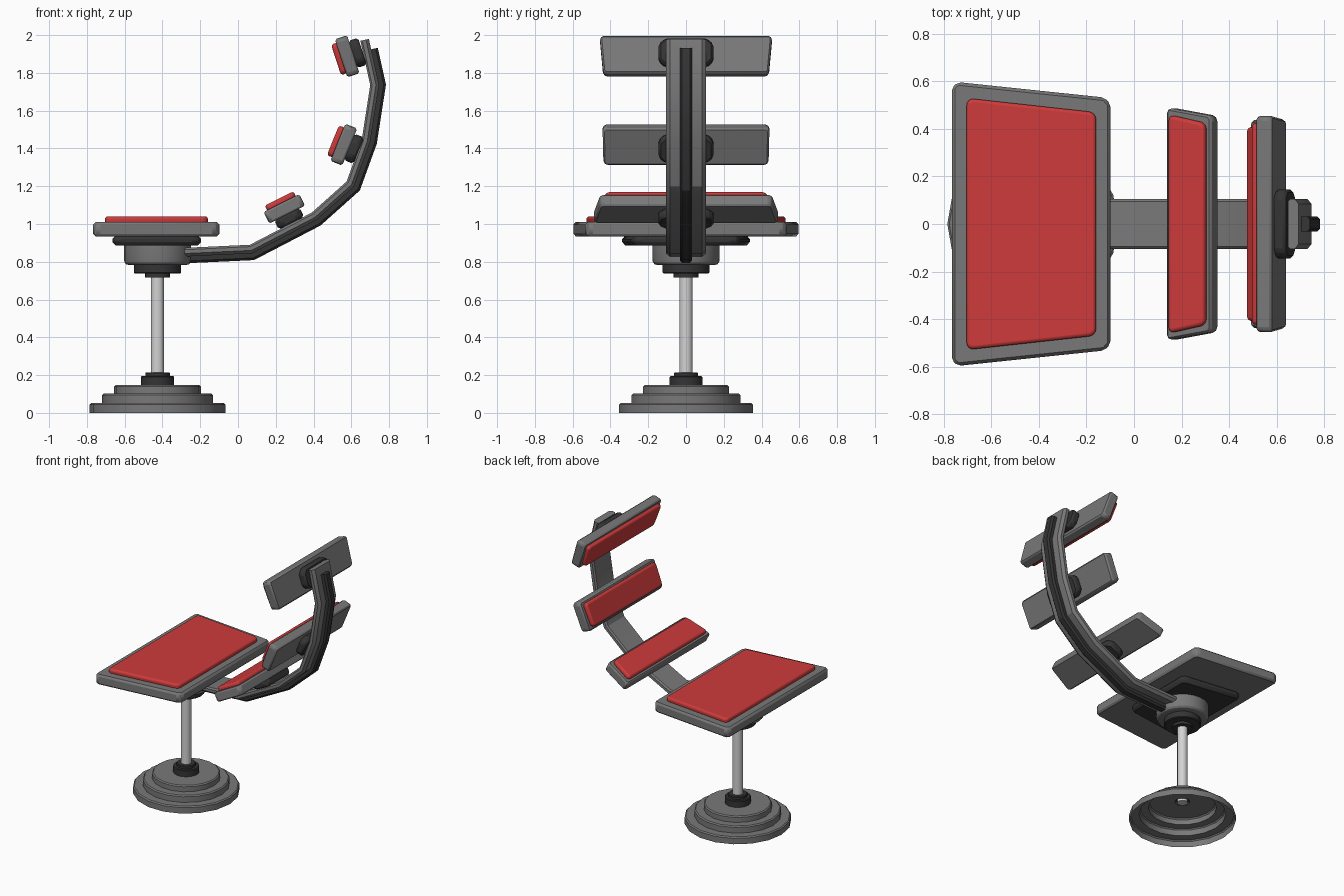
import bpy, bmesh, math
from mathutils import Vector, Matrix

cube = bpy.data.objects.get("Cube")
if cube:
    bpy.data.objects.remove(cube, do_unlink=True)


def material(name, r, g, b):
    m = bpy.data.materials.new(name)
    m.use_nodes = True
    m.diffuse_color = (r, g, b, 1)
    m.node_tree.nodes["Principled BSDF"].inputs["Base Color"].default_value = (r, g, b, 1)
    return m


GREY = material("frame_grey", 0.19, 0.19, 0.19)
DARK = material("dark_rubber", 0.035, 0.035, 0.035)
RED = material("red_upholstery", 0.62, 0.043, 0.043)
STEEL = material("pale_steel", 0.65, 0.65, 0.65)
AXIS_X = -0.426


def finish(bm, name, mat, bevel=0.0, segments=1):
    bmesh.ops.recalc_face_normals(bm, faces=bm.faces)
    mesh = bpy.data.meshes.new(name)
    bm.to_mesh(mesh)
    bm.free()
    obj = bpy.data.objects.new(name, mesh)
    bpy.context.collection.objects.link(obj)
    mesh.materials.append(mat)
    if bevel:
        mod = obj.modifiers.new("edge_bevel", 'BEVEL')
        mod.width, mod.segments = bevel, segments
        mod.limit_method, mod.angle_limit = 'ANGLE', math.radians(30)
    bpy.ops.object.select_all(action='DESELECT')
    obj.select_set(True)
    bpy.context.view_layer.objects.active = obj
    bpy.ops.object.shade_smooth_by_angle(angle=math.radians(28))
    return obj


def lathe(name, profile, mat, sides=18):
    """Spin a (radius, height) profile around the pedestal axis."""
    bm = bmesh.new()
    rings = []
    for r, z in profile:
        rings.append([bm.verts.new((AXIS_X + r * math.cos(a), r * math.sin(a), z))
                      for a in (math.tau * i / sides for i in range(sides))])
    for low, high in zip(rings, rings[1:]):
        for i in range(sides):
            j = (i + 1) % sides
            bm.faces.new((low[i], low[j], high[j], high[i]))
    return finish(bm, name, mat)


def slab(name, mat, place, length, near, far, bottom, top, corner, bevel, segments=1):
    """Trapezoid plate: half widths near and far, rounded corners, bevelled rims."""
    bm = bmesh.new()
    half = length / 2
    plan = [(-half, -near), (half, -far), (half, far), (-half, near)]
    face = bm.faces.new([bm.verts.new((x, y, bottom)) for x, y in plan])
    grown = bmesh.ops.extrude_face_region(bm, geom=[face])["geom"]
    bmesh.ops.translate(bm, vec=(0, 0, top - bottom),
                        verts=[v for v in grown if isinstance(v, bmesh.types.BMVert)])
    uprights = [e for e in bm.edges if abs(e.verts[0].co.z - e.verts[1].co.z) > 1e-4]
    bmesh.ops.bevel(bm, geom=uprights, offset=corner, segments=1 if segments == 1 else 4,
                    profile=0.5, affect='EDGES')
    obj = finish(bm, name, mat, bevel, segments)
    obj.matrix_world = place
    return obj


def sweep(name, mat, path, section):
    """Sweep a (side, depth) section along an x-z path with mitred bends."""
    pts = [Vector(p) for p in path]
    bm = bmesh.new()
    rings = []
    for i, p in enumerate(pts):
        before = (p - pts[i - 1]).normalized() if i else None
        after = (pts[i + 1] - p).normalized() if i < len(pts) - 1 else None
        t = ((before or after) + (after or before)).normalized()
        stretch = 1 / t.dot(after or before)
        out = Vector((t.y, -t.x)) * stretch
        rings.append([bm.verts.new((p.x + out.x * d, y, p.y + out.y * d)) for y, d in section])
    n = len(section)
    for a, b in zip(rings, rings[1:]):
        for i in range(n):
            j = (i + 1) % n
            bm.faces.new((a[i], a[j], b[j], b[i]))
    bm.faces.new(rings[0])
    bm.faces.new(rings[-1])
    return finish(bm, name, mat)


def mirrored(half):
    return half + [(-y, d) for y, d in reversed(half)]


def placement(x, z, degrees):
    return Matrix.Translation((x, 0, z)) @ Matrix.Rotation(-math.radians(degrees), 4, 'Y')


# Pedestal: hollow stepped foot, collars, pole and hub
foot = []
for r, low, high in ((0.36, 0, 0.052), (0.293, 0.052, 0.102), (0.23, 0.102, 0.147)):
    foot += [(r, low), (r, high - 0.008), (r - 0.008, high)]
lathe("stepped_foot", foot + [(0.05, 0.147)], GREY)
lathe("foot_collar", [(0.088, 0.147), (0.088, 0.19), (0.083, 0.195), (0.065, 0.195),
                      (0.065, 0.21), (0.06, 0.215), (0.03, 0.215)], DARK)
lathe("pole", [(0.0, 0.14), (0.035, 0.14), (0.035, 0.75)], STEEL, 24)
lathe("hub_collar", [(0.03, 0.718), (0.067, 0.718), (0.067, 0.737), (0.12, 0.737),
                     (0.125, 0.742), (0.125, 0.785)], DARK)
lathe("hub", [(0.1, 0.782), (0.15, 0.782), (0.166, 0.787), (0.175, 0.797),
              (0.178, 0.812), (0.178, 0.89)], GREY, 24)

# Seat: dark mount, frame and cushion
slab("seat_mount", DARK, placement(-0.43, 0, 0), 0.47, 0.345, 0.28, 0.885, 0.94, 0.03, 0.025)
slab("seat_frame", GREY, placement(-0.433, 0, 0), 0.668, 0.6, 0.53, 0.935, 1.01, 0.025, 0.013)
slab("seat_cushion", RED, placement(-0.432, 0, 0), 0.545, 0.53, 0.47, 1.0, 1.04, 0.03, 0.014, 3)

# Curved back arm with a dark rail on its outer side
arm_path = [(-0.3, 0.873), (0.063, 0.89), (0.39, 1.06), (0.575, 1.225),
            (0.655, 1.445), (0.7, 1.735), (0.648, 1.97)]
sweep("back_arm", GREY, arm_path,
      mirrored([(0.095, 0), (0.105, 0.01), (0.105, 0.03), (0.085, 0.046)]))
rail_path = arm_path[:-1] + [(0.66, 1.915)]
sweep("arm_rail", DARK, rail_path,
      mirrored([(0.032, 0.03), (0.032, 0.07), (0.02, 0.082)]))

# Back pads: name, x, z, tilt, near and far half widths
for name, x, z, tilt, near, far in (("lumbar", 0.245, 1.08, 26.5, 0.49, 0.455),
                                    ("back", 0.56, 1.42, 68, 0.437, 0.442),
                                    ("head", 0.578, 1.888, 108, 0.438, 0.457)):
    place = placement(x, z, tilt)
    slab(name + "_pad_frame", GREY, place, 0.212, near, far, -0.034, 0.034, 0.014, 0.012)
    slab(name + "_pad_cushion", RED, place, 0.17, near - 0.03, far - 0.03,
         0.025, 0.062, 0.024, 0.014, 3)
    slab(name + "_pad_mount", DARK, place, 0.15, 0.145, 0.145, -0.085, -0.03, 0.032, 0.012)
